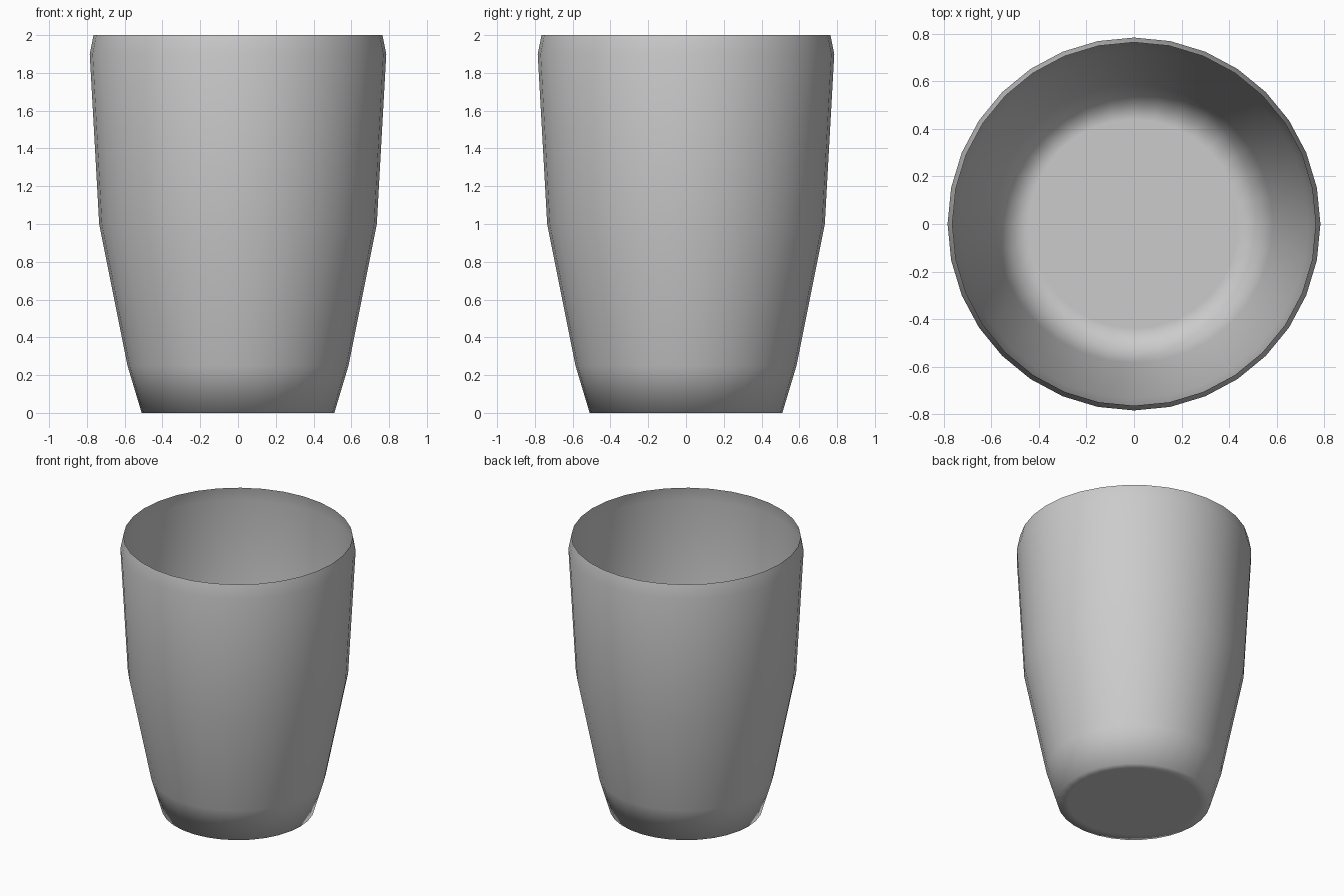
import bpy, bmesh
from math import sin, cos, pi

if "Cube" in bpy.data.objects:
    bpy.data.objects.remove(bpy.data.objects["Cube"])

SIDES = 32
# Cup profile (radius, height): floor ring, foot, wall, turned-in lip
PROFILE = [(0.44, 0), (0.51, 0), (0.585, 0.25), (0.735, 1.0), (0.785, 1.9), (0.765, 2.0)]

bm = bmesh.new()
rings = [[bm.verts.new((r * cos(2 * pi * i / SIDES), r * sin(2 * pi * i / SIDES), z))
          for i in range(SIDES)] for r, z in PROFILE]

# Thin open wall
for low, high in zip(rings, rings[1:]):
    for i in range(SIDES):
        j = (i + 1) % SIDES
        bm.faces.new((low[i], low[j], high[j], high[i]))

# Flat floor
bm.faces.new(rings[0][::-1])

for f in bm.faces:
    f.smooth = True

mesh = bpy.data.meshes.new("cup")
bm.to_mesh(mesh)
bm.free()
cup = bpy.data.objects.new("cup", mesh)
bpy.context.collection.objects.link(cup)
